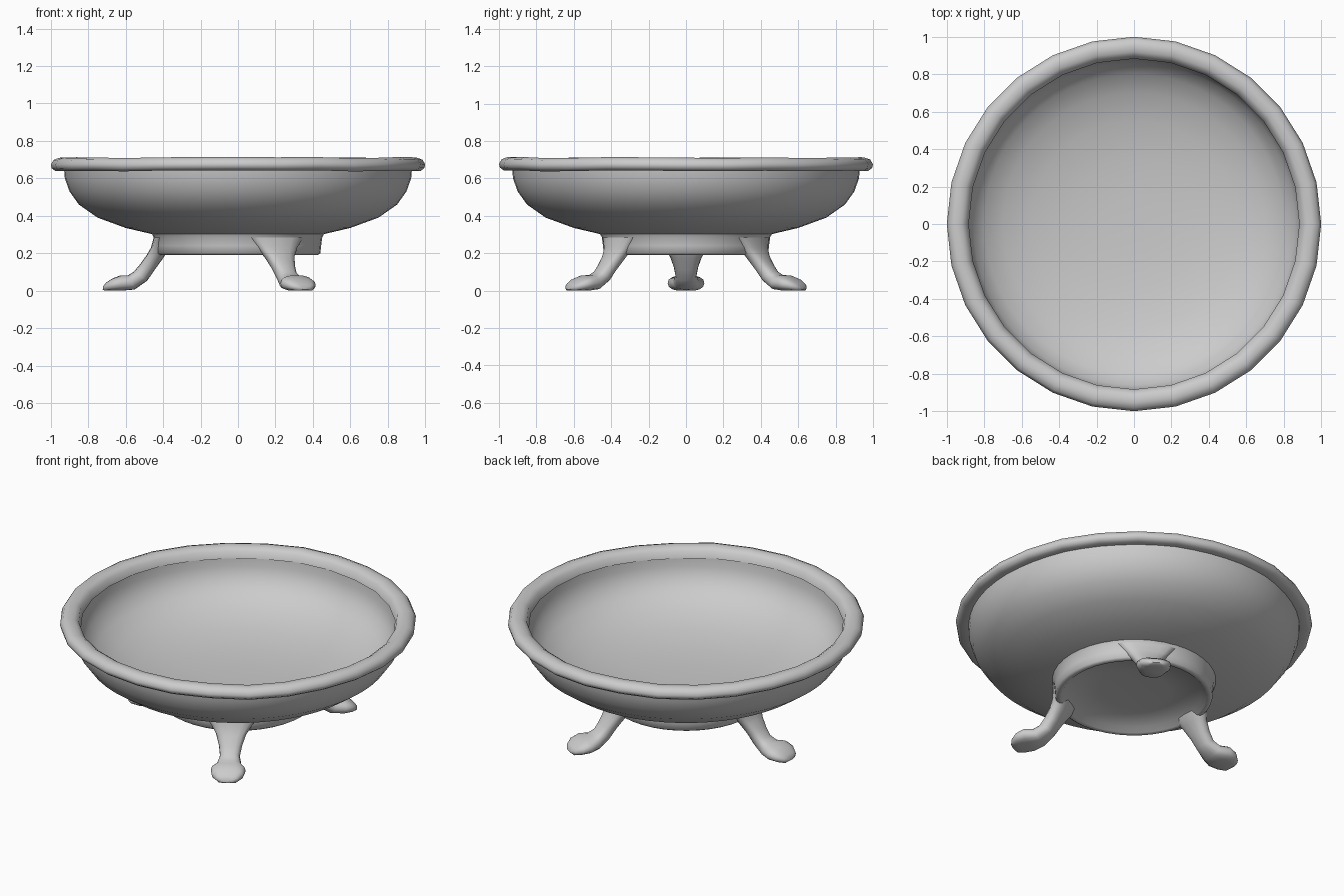
import bpy, bmesh, random
from math import sin, cos, pi, radians, copysign

random.seed(4)
cube = bpy.data.objects.get("Cube")
if cube:
    bpy.data.objects.remove(cube, do_unlink=True)

grey = bpy.data.materials.new("plain grey")
grey.use_nodes = True
colour = (0.6, 0.6, 0.6, 1)
grey.diffuse_color = colour
grey.node_tree.nodes["Principled BSDF"].inputs["Base Color"].default_value = colour


def finish(bm, name, angle=60):
    """Turn a bmesh into a smooth shaded object."""
    bmesh.ops.remove_doubles(bm, verts=bm.verts, dist=0.0005)
    bmesh.ops.recalc_face_normals(bm, faces=bm.faces)
    mesh = bpy.data.meshes.new(name)
    bm.to_mesh(mesh)
    bm.free()
    mesh.materials.append(grey)
    ob = bpy.data.objects.new(name, mesh)
    bpy.context.collection.objects.link(ob)
    bpy.ops.object.select_all(action="DESELECT")
    ob.select_set(True)
    bpy.context.view_layer.objects.active = ob
    bpy.ops.object.shade_smooth_by_angle(angle=radians(angle))
    return ob


def bridge(bm, a, b):
    """Join two closed loops of vertices with quads."""
    n = len(a)
    for i in range(n):
        j = (i + 1) % n
        bm.faces.new((a[i], a[j], b[j], b[i]))


def lathe(name, profile, sides, closed=False, wobble=0.0):
    """Spin an (r, z) profile around the vertical axis."""
    bm = bmesh.new()
    lift = [random.uniform(-wobble, wobble) for _ in range(sides)]
    rings = []
    for r, z in profile:
        rings.append([bm.verts.new((r * cos(2 * pi * i / sides), r * sin(2 * pi * i / sides),
                                    z + lift[i])) for i in range(sides)])
    for a, b in zip(rings, rings[1:]):
        bridge(bm, a, b)
    if closed:
        bridge(bm, rings[-1], rings[0])
    else:
        bm.faces.new(rings[0])
        bm.faces.new(rings[-1])
    return finish(bm, name)


# Bowl shell: outside from the base up, over the lip, then down the inside
lathe("bowl", [(0.2, 0.27), (0.45, 0.30), (0.6, 0.335), (0.75, 0.39), (0.85, 0.46),
               (0.9, 0.53), (0.925, 0.6), (0.93, 0.66), (0.89, 0.67), (0.885, 0.6),
               (0.86, 0.53), (0.8, 0.47), (0.7, 0.415), (0.55, 0.37), (0.35, 0.34),
               (0.15, 0.33)], 56)

# Rolled rim, slightly uneven like hand-worked metal
lathe("rim", [(0.92, 0.648), (0.975, 0.64), (0.995, 0.655), (1.0, 0.675), (0.985, 0.7),
              (0.955, 0.711), (0.92, 0.707), (0.895, 0.69), (0.883, 0.65)],
      28, closed=True, wobble=0.003)

# Foot ring with a shallow recessed underside
lathe("foot_ring", [(0.3, 0.29), (0.46, 0.303), (0.45, 0.285), (0.444, 0.24), (0.44, 0.2),
                    (0.425, 0.19), (0.405, 0.195), (0.38, 0.22), (0.2, 0.235)], 40)

# Leg sections: radius, height, half width, half depth, tilt
SECTIONS = [(0.40, 0.285, 0.17, 0.05, 0), (0.415, 0.23, 0.12, 0.05, 0),
            (0.445, 0.18, 0.085, 0.045, 10), (0.485, 0.125, 0.065, 0.042, 20),
            (0.52, 0.078, 0.056, 0.043, 35), (0.57, 0.044, 0.07, 0.042, 65),
            (0.625, 0.04, 0.098, 0.042, 88), (0.675, 0.031, 0.09, 0.034, 95),
            (0.71, 0.02, 0.06, 0.02, 95), (0.722, 0.014, 0.03, 0.008, 95)]


def leg(name, heading):
    """Loft rounded sections down the leg and out along the paw-shaped foot."""
    bm = bmesh.new()
    rings = []
    for r, z, width, depth, tilt in SECTIONS:
        t = radians(tilt)
        ring = []
        for i in range(16):
            a = 2 * pi * i / 16
            c, s = [copysign(abs(v) ** 0.8, v) for v in (cos(a), sin(a))]
            x = r + depth * c * cos(t)
            y = width * s
            h = max(0.005, z + depth * c * sin(t))
            ring.append(bm.verts.new((x * cos(heading) - y * sin(heading),
                                      x * sin(heading) + y * cos(heading), h)))
        rings.append(ring)
    for a, b in zip(rings, rings[1:]):
        bridge(bm, a, b)
    bm.faces.new(rings[0])
    bm.faces.new(rings[-1])
    for v in bm.verts:
        if v.co.z < 0.0051:
            v.co.z = 0
    return finish(bm, name, 50)


for name, degrees in (("right_leg", 180), ("front_left_leg", -60), ("back_left_leg", 60)):
    leg(name, radians(degrees))
